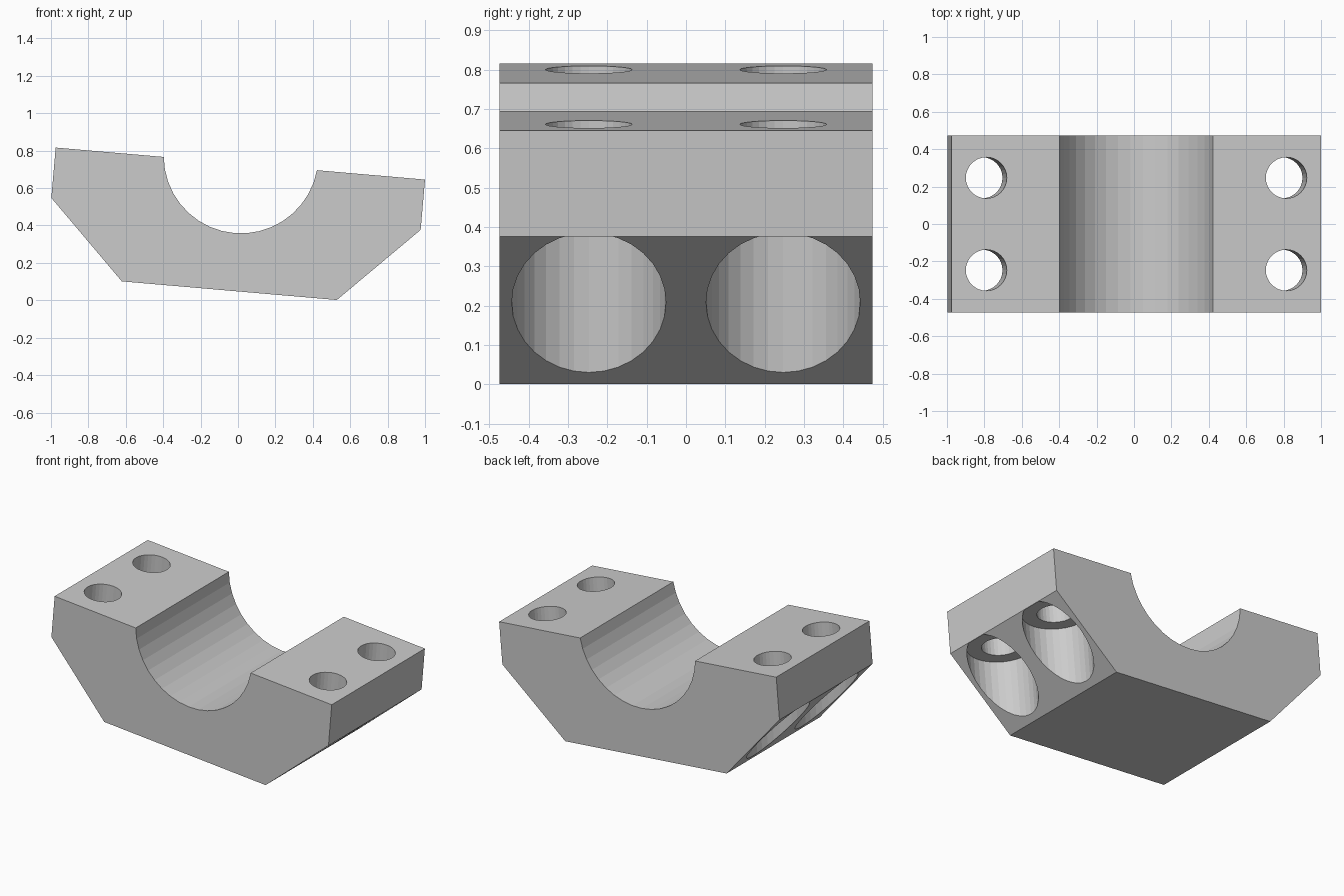
import bpy, bmesh
from math import sin, cos, pi, asin, sqrt, radians
from mathutils import Matrix

if "Cube" in bpy.data.objects:
    bpy.data.objects.remove(bpy.data.objects["Cube"])

HALF_DEPTH = 0.474
TILT = Matrix.Translation((0.0125, 0, 0.731)) @ Matrix.Rotation(radians(4.95), 4, 'Y')


def make_object(name, bm):
    bmesh.ops.recalc_face_normals(bm, faces=bm.faces)
    mesh = bpy.data.meshes.new(name)
    bm.to_mesh(mesh)
    bm.free()
    obj = bpy.data.objects.new(name, mesh)
    bpy.context.collection.objects.link(obj)
    return obj


# Cap body: chamfered block outline with a bore centred just above the top face
def cap_body():
    r, lift, steps = 0.413, 0.04, 18
    a = asin(lift / r)
    outline = [(-0.991, 0), (-0.991, -0.27), (-0.577, -0.682),
               (0.577, -0.682), (0.991, -0.27), (0.991, 0)]
    for i in range(steps + 1):
        t = -a - (pi - 2 * a) * i / steps
        outline.append((r * cos(t), lift + r * sin(t) if 0 < i < steps else 0))
    bm = bmesh.new()
    face = bm.faces.new([bm.verts.new((x, -HALF_DEPTH, z)) for x, z in outline])
    ext = bmesh.ops.extrude_face_region(bm, geom=[face])
    verts = [g for g in ext["geom"] if isinstance(g, bmesh.types.BMVert)]
    bmesh.ops.translate(bm, verts=verts, vec=(0, 2 * HALF_DEPTH, 0))
    return make_object("bearing_cap", bm)


# Stepped bolt cutters: narrow hole on top, wide counterbore opening below
def bolt_cutters(sides=32):
    bm = bmesh.new()
    profile = [(0.196, -0.9), (0.196, -0.271), (0.11, -0.271), (0.11, 0.1)]
    for sx in (-1, 1):
        for sy in (-1, 1):
            rings = [[bm.verts.new((sx * 0.805 + r * cos(2 * pi * i / sides),
                                    sy * 0.247 + r * sin(2 * pi * i / sides), z))
                      for i in range(sides)] for r, z in profile]
            for lo, hi in zip(rings, rings[1:]):
                for i in range(sides):
                    j = (i + 1) % sides
                    bm.faces.new((lo[i], lo[j], hi[j], hi[i]))
            bm.faces.new(rings[0][::-1])
            bm.faces.new(rings[-1])
    return make_object("bolt_cutters", bm)


cap = cap_body()
cutters = bolt_cutters()
cutters.hide_render = True

# Cut the holes, then tilt the finished cap
mod = cap.modifiers.new("bolt_holes", 'BOOLEAN')
mod.operation = 'DIFFERENCE'
mod.solver = 'EXACT'
mod.object = cutters
bpy.context.view_layer.objects.active = cap
cap.select_set(True)
bpy.ops.object.modifier_apply(modifier=mod.name)
bpy.data.objects.remove(cutters)
cap.data.transform(TILT)
